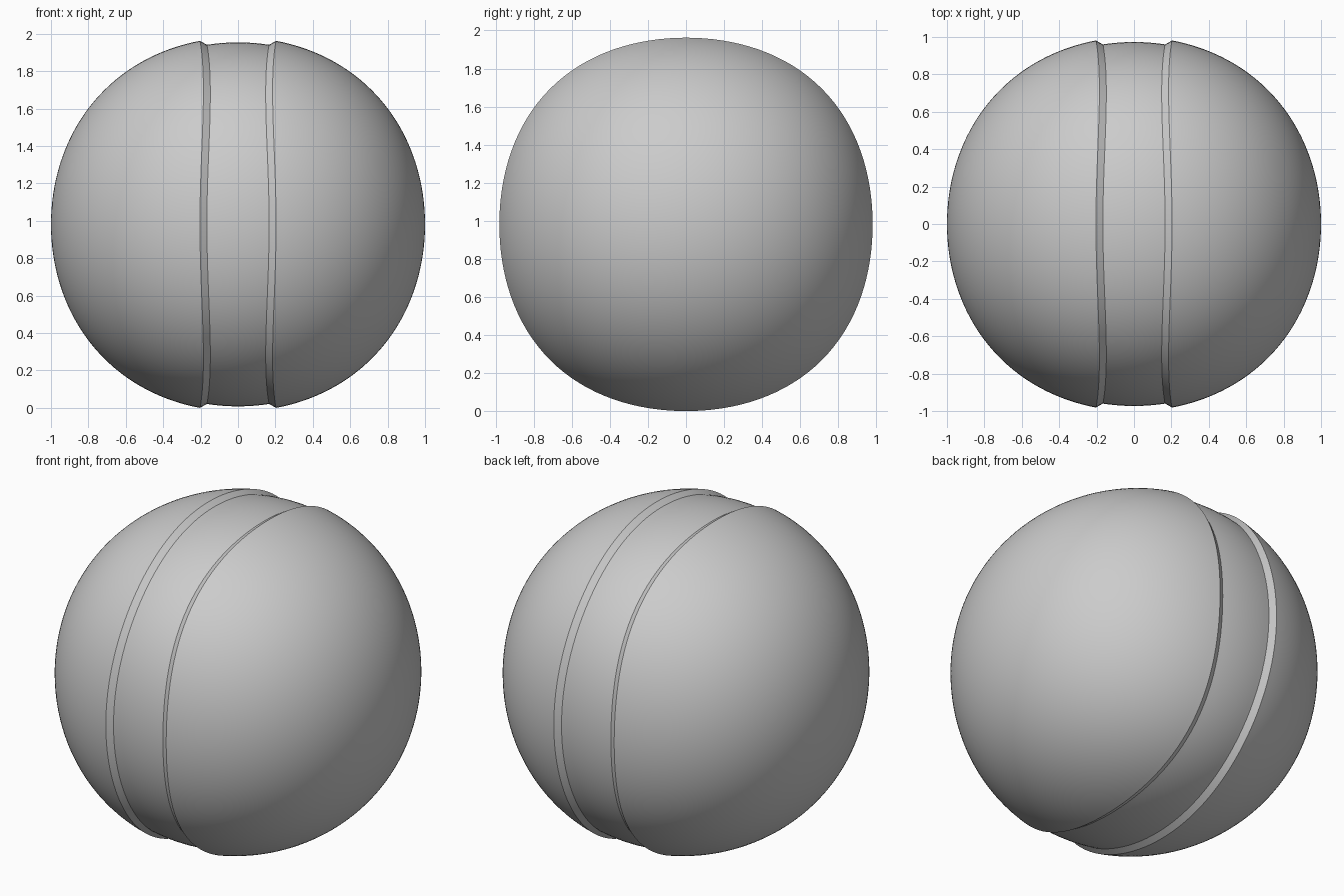
import bpy, bmesh
from math import sin, cos, acos, pi, radians
from mathutils import Vector

if "Cube" in bpy.data.objects:
    bpy.data.objects.remove(bpy.data.objects["Cube"])

SEGS, CAP_ROWS, BAND_ROWS = 128, 40, 10
SQUARE_YZ, SQUARE_X = 0.052, 0.026   # slight rounded-cube bulge
BAND = 0.973                         # recessed band scale
CENTRE_Z = 0.981


def surface(phi, theta, scale=1.0):
    """Point on the slightly squarish ball; phi is measured from the +x pole."""
    x, y, z = cos(phi), sin(phi) * cos(theta), sin(phi) * sin(theta)
    r = 1 + 2 * SQUARE_YZ * y*y*z*z + 2 * SQUARE_X * x*x * (y*y + z*z)
    return Vector((x, y, z)) * r * scale


def column(theta):
    """Profile from the +x pole over both rims and the band to the -x pole."""
    rim_x = 0.194 + 0.009 * cos(4 * theta)
    bulge = surface(pi / 2, theta).length
    rim = acos(rim_x / bulge)
    inner = acos((rim_x - 0.037) / (bulge * BAND))
    cap = [(rim * i / CAP_ROWS, 1.0) for i in range(1, CAP_ROWS + 1)]
    band = [(inner + (pi - 2 * inner) * i / BAND_ROWS, BAND)
            for i in range(BAND_ROWS + 1)]
    far_cap = [(pi - p, s) for p, s in reversed(cap)]
    return [surface(p, theta, s) for p, s in cap + band + far_cap]


# Ball with a recessed band between two raised rims
bm = bmesh.new()
cols = [[bm.verts.new(co) for co in column(2 * pi * j / SEGS)]
        for j in range(SEGS)]
pole_a = bm.verts.new((1, 0, 0))
pole_b = bm.verts.new((-1, 0, 0))
for j in range(SEGS):
    a, b = cols[j], cols[(j + 1) % SEGS]
    bm.faces.new((pole_a, a[0], b[0]))
    for k in range(len(a) - 1):
        bm.faces.new((a[k], a[k + 1], b[k + 1], b[k]))
    bm.faces.new((a[-1], pole_b, b[-1]))
bmesh.ops.recalc_face_normals(bm, faces=bm.faces)

mesh = bpy.data.meshes.new("grooved_ball")
bm.to_mesh(mesh)
bm.free()
ball = bpy.data.objects.new("grooved_ball", mesh)
ball.location.z = CENTRE_Z
bpy.context.collection.objects.link(ball)

bpy.context.view_layer.objects.active = ball
ball.select_set(True)
bpy.ops.object.shade_smooth_by_angle(angle=radians(30))
